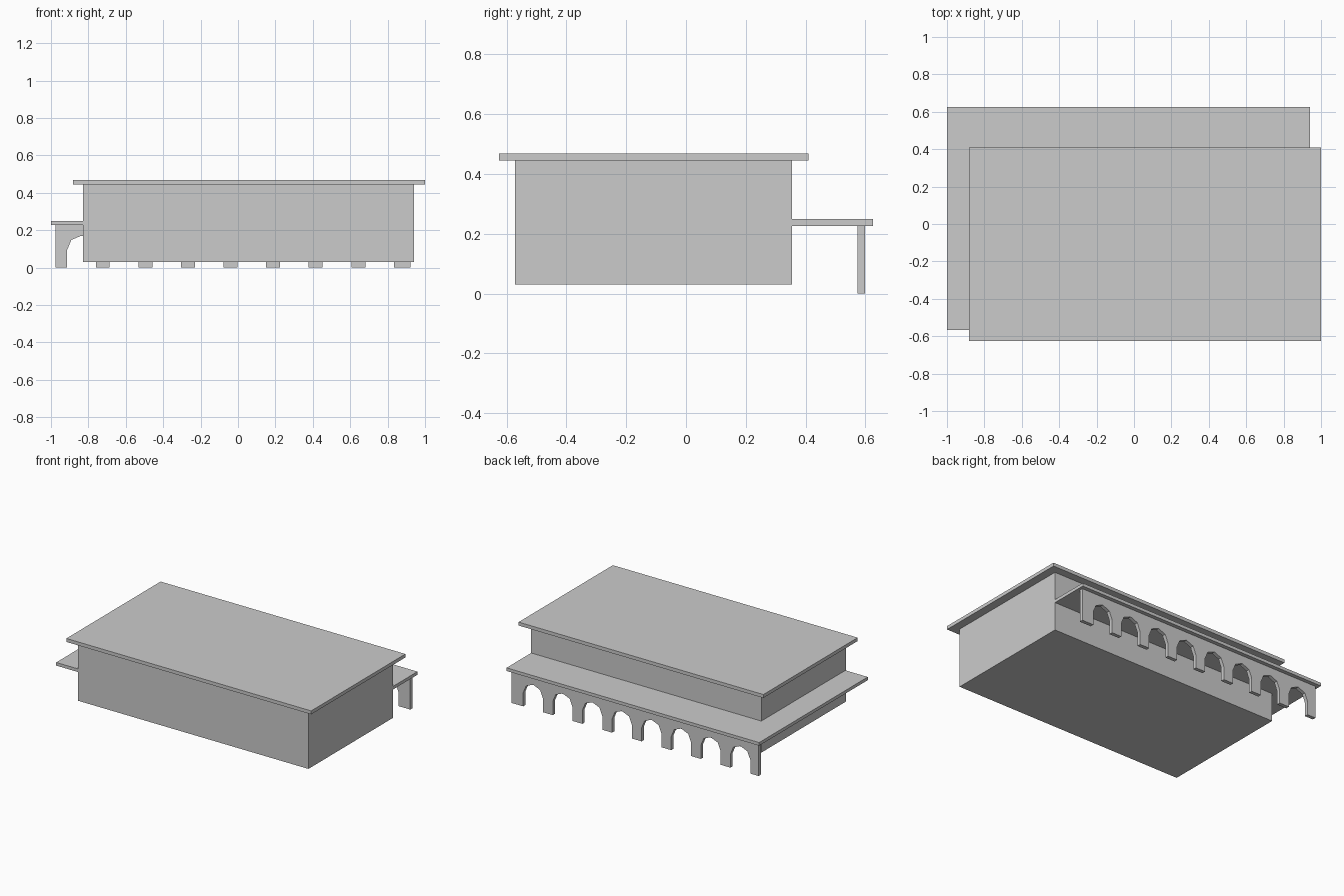
import bpy
import math
from mathutils import Vector

if "Cube" in bpy.data.objects:
    bpy.data.objects.remove(bpy.data.objects["Cube"])


def prism(name, outline, axis, depth):
    """Extrude a closed outline of 3D points by depth along axis."""
    step = Vector(axis) * depth
    base = [Vector(p) for p in outline]
    n = len(base)
    faces = [tuple(range(n)), tuple(range(2 * n - 1, n - 1, -1))]
    faces += [(i, i + n, (i + 1) % n + n, (i + 1) % n) for i in range(n)]
    mesh = bpy.data.meshes.new(name)
    mesh.from_pydata(base + [p + step for p in base], [], faces)
    obj = bpy.data.objects.new(name, mesh)
    bpy.context.collection.objects.link(obj)
    # consistent outward normals
    import bmesh
    bm = bmesh.new()
    bm.from_mesh(mesh)
    bmesh.ops.recalc_face_normals(bm, faces=bm.faces)
    bm.to_mesh(mesh)
    bm.free()
    return obj


def slab(name, points, z0, z1):
    return prism(name, [(x, y, z0) for x, y in points], (0, 0, 1), z1 - z0)


def rect(x0, x1, y0, y1):
    return [(x0, y0), (x1, y0), (x1, y1), (x0, y1)]


# Main hall and its overhanging flat roof
slab("hall", rect(-0.828, 0.942, -0.572, 0.355), 0.03, 0.445)
slab("main_roof", rect(-0.882, 1.0, -0.625, 0.41), 0.445, 0.469)

# L-shaped porch roof wrapping the left and back walls
slab("porch_roof", [(-1.0, -0.568), (-0.828, -0.568), (-0.828, 0.355),
                    (0.942, 0.355), (0.942, 0.625), (-1.0, 0.625)], 0.227, 0.249)

# Arcade wall: eight faceted arches along the back edge
LEFT, RIGHT, TOP, BACK = -0.977, 0.923, 0.227, 0.573
FIRST, PITCH, RADIUS, SPRING, SEGMENTS = -0.837, 0.2277, 0.0765, 0.094, 4
profile = [(LEFT, TOP), (LEFT, 0)]
for i in range(8):
    cx = FIRST + i * PITCH
    profile.append((cx - RADIUS, 0))
    for s in range(SEGMENTS + 1):
        a = math.pi * (1 - s / SEGMENTS)
        profile.append((cx + RADIUS * math.cos(a), SPRING + RADIUS * math.sin(a)))
    profile.append((cx + RADIUS, 0))
profile += [(RIGHT, 0), (RIGHT, TOP)]
prism("arcade", [(x, BACK, z) for x, z in profile], (0, 1, 0), 0.025)
